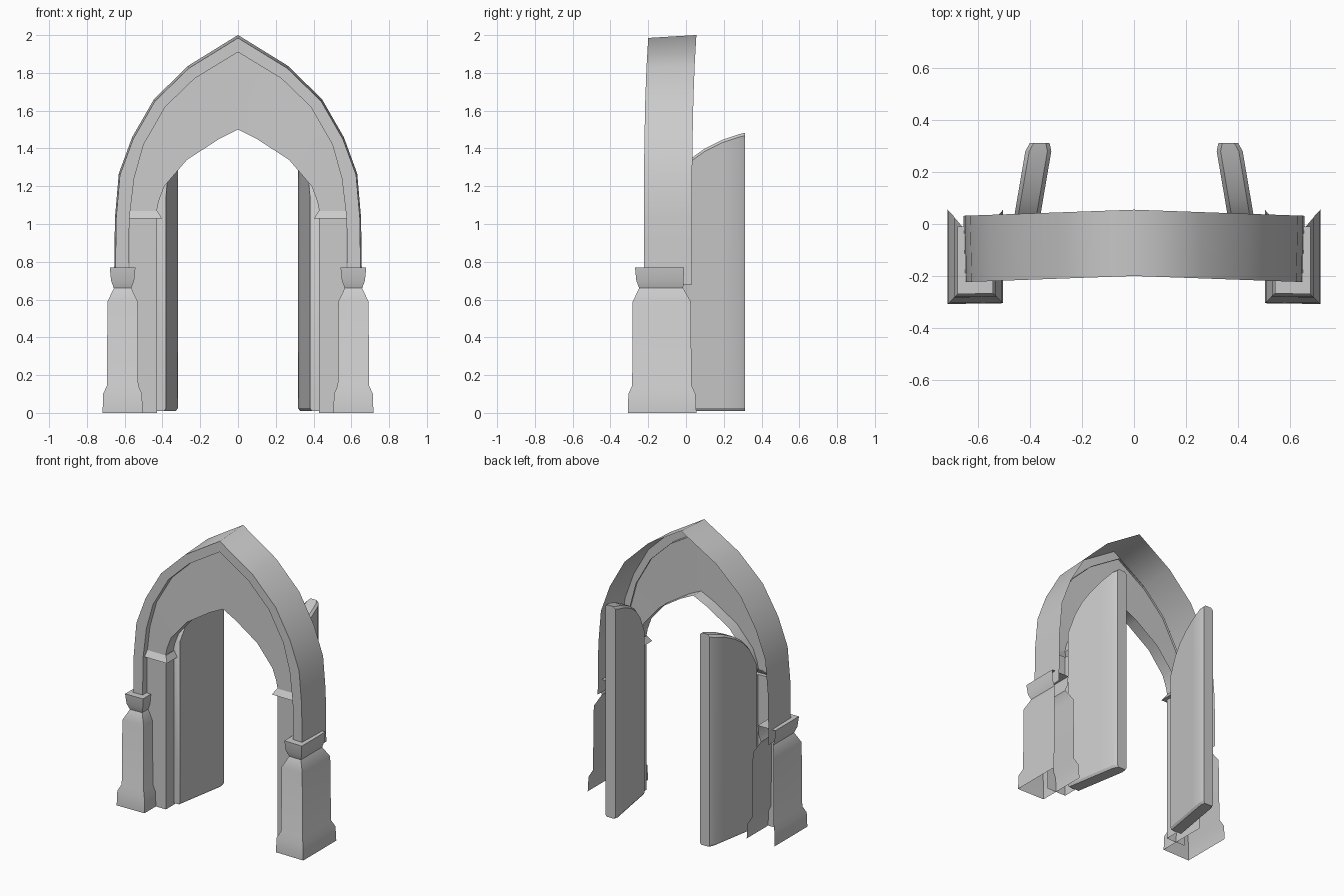
import bpy, bmesh, math

old = bpy.data.objects.get("Cube")
if old:
    bpy.data.objects.remove(old, do_unlink=True)

stone = bpy.data.materials.new("pale_grey_stone")
stone.use_nodes = True
GREY = (0.6, 0.6, 0.6, 1)
stone.diffuse_color = GREY
stone.node_tree.nodes["Principled BSDF"].inputs["Base Color"].default_value = GREY


def loft(name, rows, cap_first=False, cap_last=False, closed=False, flip=False):
    """Skin matching rows of points on the +x side and mirror the result."""
    bm = bmesh.new()
    grid = [[bm.verts.new(p) for p in row] for row in rows]
    n = len(grid[0])
    for a, b in zip(grid, grid[1:]):
        for i in range(n if closed else n - 1):
            j = (i + 1) % n
            bm.faces.new((a[i], a[j], b[j], b[i]))
    if cap_first:
        bm.faces.new(grid[0][::-1])
    if cap_last:
        bm.faces.new(grid[-1])
    if closed:
        bmesh.ops.recalc_face_normals(bm, faces=bm.faces)
    elif flip:
        bmesh.ops.reverse_faces(bm, faces=bm.faces)
    mesh = bpy.data.meshes.new(name)
    bm.to_mesh(mesh)
    bm.free()
    mesh.materials.append(stone)
    mesh.shade_smooth()
    mesh.set_sharp_from_angle(angle=math.radians(28))
    ob = bpy.data.objects.new(name, mesh)
    bpy.context.collection.objects.link(ob)
    mirror = ob.modifiers.new("mirror", "MIRROR")
    mirror.use_axis[0] = True
    mirror.merge_threshold = 0.0005
    return ob


def curve_row(points, y, grow=0.0):
    """Place an arch outline in depth, bowed back towards the sides."""
    return [(x * (1 + grow), y - 0.036 * x, z + grow * 1.2 * max(0, z - 0.7))
            for x, z in points]


# Pointed arch outlines, apex to springing
outer = [(0, 1.985), (.26, 1.825), (.44, 1.65), (.555, 1.45), (.625, 1.26), (.645, 1.03), (.65, .68)]
inner = [(0, 1.91), (.23, 1.77), (.385, 1.62), (.50, 1.42), (.55, 1.24), (.575, 1.03), (.58, .68)]
opening = [(0, 1.5), (.10, 1.45), (.27, 1.34), (.39, 1.2), (.42, 1.12), (.43, 1.07)]

# Outer moulding: outside band, front rim and short return
loft("arch_moulding", [curve_row(outer, .055, .01), curve_row(outer, -.2),
                       curve_row(inner, -.2), curve_row(inner, -.145)])

# Recessed wall above the doorway with its underside
loft("arch_wall", [curve_row(inner[:6], -.16), curve_row(opening, -.165),
                   curve_row(opening, -.08)])

# Door jamb with a flared capital: x inset and y offset along its height
jamb = [(0, 0, 0), (0, 0, 1.03), (-.025, -.025, 1.03), (0, 0, 1.07)]
loft("jamb", [[(.575, -.18 + dy, z), (.428 + dx, -.18 + dy, z), (.428 + dx, -.08, z)]
              for dx, dy, z in jamb], flip=True)

# Pillars, open at the back: side inset, back inset, height
profile = [(0, 0, 0), (.003, .005, .1), (.023, .025, .145), (.026, .03, .59),
           (.06, .07, .66), (.045, .068, .7), (.038, .065, .77)]
loft("pillar", [[(.505 + d, .055 - b, z), (.505 + d, -.305 + d, z),
                 (.717 - d, -.308 + d, z), (.717 - d, .055 - b, z)]
                for d, b, z in profile], cap_last=True)

# Open door leaves with rising curved tops; each row is one upright section
sections = [(-.09, 1.16, .05), (-.03, 1.28, .05), (.03, 1.35, .05), (.1, 1.4, .05),
            (.19, 1.445, .05), (.28, 1.475, .05), (.312, 1.483, .038)]
rows = []
for y, top, half in sections:
    mid = .416 - .17 * y
    rows.append([(mid - half, y, .025), (mid - half + .01, y, .01), (mid + half - .01, y, .01),
                 (mid + half, y, .025), (mid + half, y, top - .015), (mid + half - .015, y, top),
                 (mid - half + .015, y, top), (mid - half, y, top - .015)])
loft("door_leaf", rows, cap_first=True, cap_last=True, closed=True)
